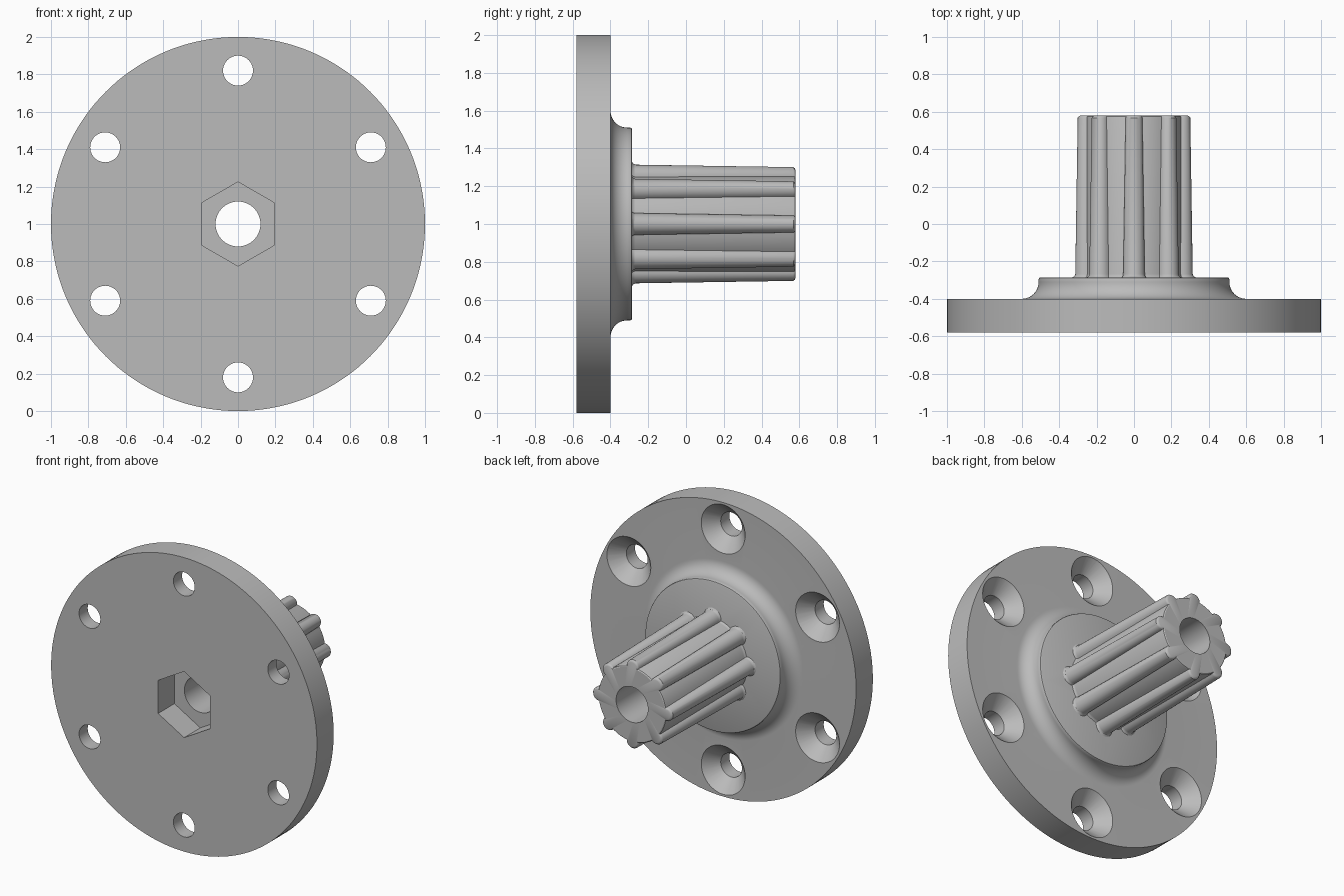
import bpy, bmesh
from math import cos, sin, pi, acos, radians

cube = bpy.data.objects.get("Cube")
if cube:
    bpy.data.objects.remove(cube, do_unlink=True)

grey = bpy.data.materials.new("plain grey")
grey.use_nodes = True
COLOUR = (0.5, 0.5, 0.5, 1)
grey.diffuse_color = COLOUR
grey.node_tree.nodes["Principled BSDF"].inputs["Base Color"].default_value = COLOUR

AXIS_Z = 1.0
BORE = 0.12
BOSS_FACE = -0.285
FLANGE_BACK = -0.40
FLANGE_FRONT = -0.58
TIP = 0.58


def loft(name, rings, caps=True):
    """Skin a list of point rings that have equal counts."""
    bm = bmesh.new()
    loops = [[bm.verts.new(p) for p in ring] for ring in rings]
    n = len(loops[0])
    for a, b in zip(loops, loops[1:]):
        for i in range(n):
            j = (i + 1) % n
            bm.faces.new((a[i], a[j], b[j], b[i]))
    if caps:
        bm.faces.new(loops[0])
        bm.faces.new(loops[-1])
    bmesh.ops.recalc_face_normals(bm, faces=bm.faces)
    mesh = bpy.data.meshes.new(name)
    bm.to_mesh(mesh)
    bm.free()
    mesh.materials.append(grey)
    obj = bpy.data.objects.new(name, mesh)
    bpy.context.collection.objects.link(obj)
    return obj


def circle(r, y, n, x=0, z=AXIS_Z):
    return [(x + r * sin(2 * pi * i / n), y, z + r * cos(2 * pi * i / n)) for i in range(n)]


def turned(name, profile, n, x=0, z=AXIS_Z):
    return loft(name, [circle(r, y, n, x, z) for r, y in profile])


def activate(obj):
    bpy.ops.object.select_all(action='DESELECT')
    obj.select_set(True)
    bpy.context.view_layer.objects.active = obj


def cut(obj, cutter):
    cutter.hide_render = True
    mod = obj.modifiers.new("cut", 'BOOLEAN')
    mod.operation = 'DIFFERENCE'
    mod.solver = 'EXACT'
    mod.object = cutter
    activate(obj)
    bpy.ops.object.modifier_apply(modifier=mod.name)
    bpy.data.objects.remove(cutter, do_unlink=True)


# Flange disc with a concave fillet running up to the boss
FILLET = 0.09
profile = [(1.0, FLANGE_FRONT), (1.0, FLANGE_BACK)]
for i in range(13):
    t = i / 12 * pi / 2
    profile.append((0.60 - FILLET * sin(t), FLANGE_BACK + FILLET * (1 - cos(t))))
profile += [(0.51, -0.295), (0.507, -0.288), (0.50, BOSS_FACE)]
flange = turned("flange", profile, 144)

# Hexagonal nut pocket and central bore
cut(flange, turned("nut_cutter", [(0.225, -0.7), (0.225, -0.405)], 6))
cut(flange, turned("bore_cutter", [(BORE, -0.7), (BORE, 0)], 64))

# Six countersunk screw holes
screw = [(0.08, -0.7), (0.08, -0.487), (0.18, -0.385)]
for k in range(6):
    a = k * pi / 3
    cut(flange, turned("screw_cutter", screw, 48, 0.82 * sin(a), AXIS_Z + 0.82 * cos(a)))

# Splined shaft: round core with eight tapering ridges
RIDGES, ARC, GAP = 8, 14, 6


def spline_section(core, ridge, y):
    pts = []
    turn = acos(-ridge / (2 * core))          # where ridge and core circles meet
    half = 2 * pi / RIDGES / 2
    edge = acos(1 - ridge ** 2 / (2 * core ** 2))
    for k in range(RIDGES):
        a = 2 * k * half
        for i in range(ARC + 1):
            t = a - turn + 2 * turn * i / ARC
            pts.append((core * sin(a) + ridge * sin(t), y,
                        AXIS_Z + core * cos(a) + ridge * cos(t)))
        for i in range(1, GAP):
            t = a + edge + (2 * half - 2 * edge) * i / GAP
            pts.append((core * sin(t), y, AXIS_Z + core * cos(t)))
    return pts


def bore_ring(r, y):
    return circle(r, y, RIDGES * (ARC + GAP))


shaft = loft("splined_shaft", [
    spline_section(0.264, 0.064, BOSS_FACE),
    spline_section(0.258, 0.06, -0.278),
    spline_section(0.256, 0.058, -0.268),
    spline_section(0.256, 0.045, TIP - 0.012),
    spline_section(0.253, 0.042, TIP - 0.004),
    spline_section(0.247, 0.038, TIP),
    bore_ring(BORE, TIP),
    bore_ring(BORE, BOSS_FACE),
], caps=False)

for obj in (flange, shaft):
    activate(obj)
    bpy.ops.object.shade_smooth_by_angle(angle=radians(32))
